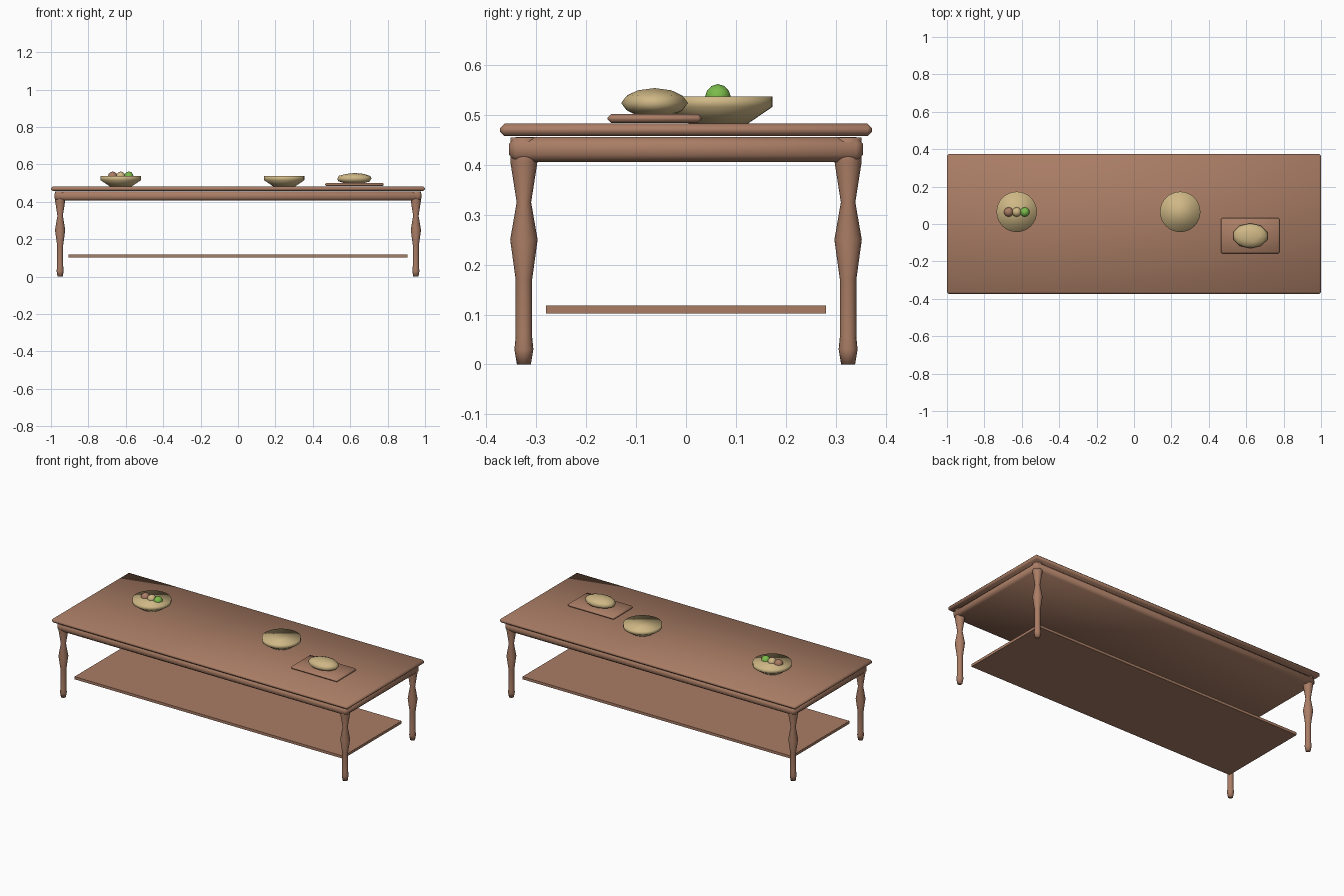
import bpy, bmesh, math
from mathutils import Matrix, Vector

if "Cube" in bpy.data.objects:
    bpy.data.objects.remove(bpy.data.objects["Cube"])


def material(name, color):
    m = bpy.data.materials.new(name)
    m.diffuse_color = (*color, 1.0)
    m.use_nodes = True
    m.node_tree.nodes["Principled BSDF"].inputs["Base Color"].default_value = m.diffuse_color
    return m


WOOD = material("brown wood", (0.40, 0.205, 0.130))
CREAM = material("cream ceramic", (0.62, 0.475, 0.235))
GREEN = material("green fruit", (0.20, 0.50, 0.07))


def finish(name, bm, mat, smooth=True):
    bmesh.ops.recalc_face_normals(bm, faces=bm.faces)
    for f in bm.faces:
        f.smooth = smooth
    mesh = bpy.data.meshes.new(name)
    bm.to_mesh(mesh)
    bm.free()
    mesh.materials.append(mat)
    obj = bpy.data.objects.new(name, mesh)
    bpy.context.collection.objects.link(obj)
    return obj


def slab(name, center, size, bevel, mat):
    """Box with softly shaded chamfered edges, or a crisp box without bevel."""
    bm = bmesh.new()
    matrix = Matrix.Translation(center) @ Matrix.Diagonal((*size, 1.0))
    bmesh.ops.create_cube(bm, size=1.0, matrix=matrix)
    if bevel:
        bmesh.ops.bevel(bm, geom=bm.edges[:], offset=bevel, segments=1,
                        profile=0.5, affect='EDGES')
    return finish(name, bm, mat, smooth=bool(bevel))


def turned(name, profile, x, y, mat, sides):
    """Closed solid of revolution from (radius, height) pairs."""
    bm = bmesh.new()
    rings = []
    for r, z in profile:
        angles = [2 * math.pi * i / sides for i in range(sides)]
        rings.append([bm.verts.new((x + r * math.cos(a), y + r * math.sin(a), z))
                      for a in angles])
    for low, high in zip(rings, rings[1:]):
        for i in range(sides):
            j = (i + 1) % sides
            bm.faces.new((low[i], low[j], high[j], high[i]))
    bm.faces.new(rings[0][::-1])
    bm.faces.new(rings[-1])
    return finish(name, bm, mat)


def ball(name, center, radii, mat):
    bm = bmesh.new()
    matrix = Matrix.Translation(center) @ Matrix.Diagonal((*radii, 1.0))
    bmesh.ops.create_icosphere(bm, subdivisions=2, radius=1.0, matrix=matrix)
    return finish(name, bm, mat)


# Table top, apron and lower shelf
slab("table_top", (0, 0, 0.470), (2.0, 0.746, 0.025), 0.009, WOOD)
slab("apron", (0, 0, 0.431), (1.962, 0.71, 0.050), 0.014, WOOD)
slab("lower_shelf", (0, 0, 0.110), (1.814, 0.562, 0.016), 0, WOOD)

# Four turned legs
LEG = [(0.014, 0.0), (0.019, 0.030), (0.0165, 0.055), (0.0165, 0.17),
       (0.0275, 0.25), (0.0145, 0.325), (0.027, 0.405), (0.027, 0.455)]
for sx, side in ((-1, "left"), (1, "right")):
    for sy, end in ((-1, "front"), (1, "back")):
        turned(f"{end}_{side}_leg", LEG, sx * 0.951, sy * 0.325, WOOD, 16)

# Two filled bowls
BOWL = [(0.058, 0.482), (0.108, 0.516), (0.108, 0.537)]
turned("fruit_bowl", BOWL, -0.627, 0.065, CREAM, 32)
turned("plain_bowl", BOWL, 0.247, 0.065, CREAM, 32)

# Row of fruit half sunk into the left bowl
for name, x, mat in (("brown_fruit", -0.670, WOOD),
                     ("cream_fruit", -0.627, CREAM),
                     ("green_fruit", -0.584, GREEN)):
    ball(name, (x, 0.064, 0.536), (0.026, 0.026, 0.026), mat)

# Serving tray with an oval loaf
slab("tray", (0.622, -0.063, 0.493), (0.314, 0.188, 0.018), 0.007, WOOD)
ball("loaf", (0.622, -0.063, 0.524), (0.096, 0.067, 0.030), CREAM)
